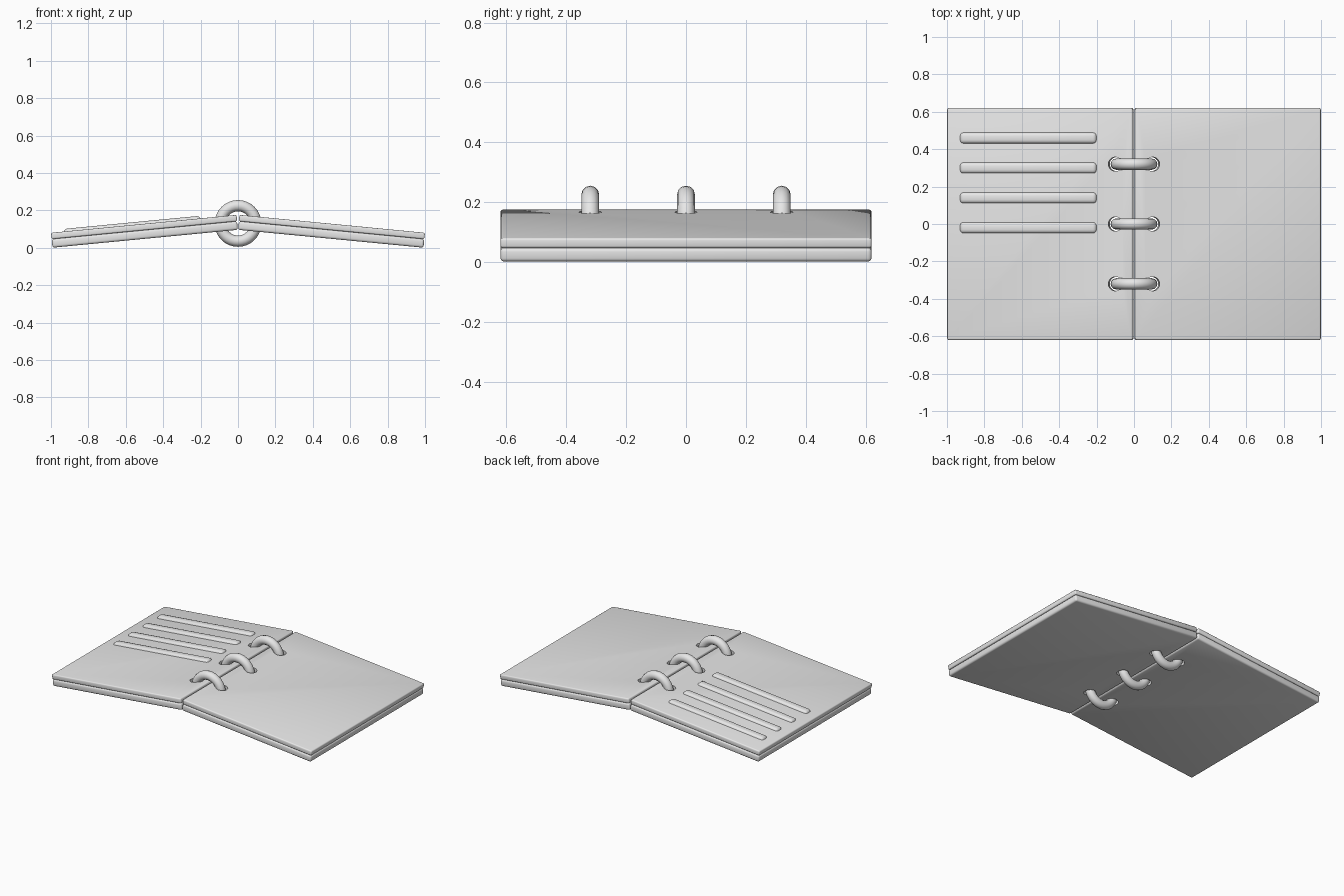
import bpy
import bmesh
import math
from mathutils import Matrix, Vector

cube = bpy.data.objects.get("Cube")
if cube:
    bpy.data.objects.remove(cube, do_unlink=True)

TILT = math.radians(5.5)
SPINE_TOP = 0.1755      # height of the inner top edge of the pages
GAP = 0.008
LENGTH = 0.996
DEPTH = 1.24
PAGE = 0.034
COVER = 0.046
RING_Y = (-0.32, 0.0, 0.32)
LINE_Y = (-0.02, 0.14, 0.30, 0.46)

grey = bpy.data.materials.new("plain grey")
grey.use_nodes = True
colour = (0.8, 0.8, 0.8, 1)
grey.diffuse_color = colour
grey.node_tree.nodes["Principled BSDF"].inputs["Base Color"].default_value = colour


def select(obj):
    bpy.ops.object.select_all(action='DESELECT')
    obj.select_set(True)
    bpy.context.view_layer.objects.active = obj


def make(name, bm, matrix):
    mesh = bpy.data.meshes.new(name)
    bm.to_mesh(mesh)
    bm.free()
    mesh.materials.append(grey)
    obj = bpy.data.objects.new(name, mesh)
    obj.matrix_world = matrix
    bpy.context.collection.objects.link(obj)
    return obj


def rounded_box(name, centre, size, matrix, radius, cutter=None):
    bm = bmesh.new()
    place = Matrix.Translation(centre) @ Matrix.Diagonal((*size, 1))
    bmesh.ops.create_cube(bm, size=1, matrix=place)
    obj = make(name, bm, matrix)
    bevel = obj.modifiers.new("round edges", 'BEVEL')
    bevel.width = radius
    bevel.segments = 3
    if cutter:
        cut = obj.modifiers.new("ring holes", 'BOOLEAN')
        cut.operation = 'DIFFERENCE'
        cut.solver = 'EXACT'
        cut.object = cutter
    select(obj)
    for name in [m.name for m in obj.modifiers]:
        bpy.ops.object.modifier_apply(modifier=name)
    bpy.ops.object.shade_smooth_by_angle(angle=math.radians(35))
    return obj


# Two tilted halves, each a cover with a page block on top
for label, side in (("left", 1), ("right", -1)):
    frame = (Matrix.Translation((side * GAP, 0, SPINE_TOP))
             @ Matrix.Rotation(side * TILT, 4, 'Y'))
    bm = bmesh.new()
    for y in RING_Y:
        bmesh.ops.create_cone(bm, cap_ends=True, segments=20, radius1=0.038,
                              radius2=0.038, depth=0.4,
                              matrix=Matrix.Translation((side * 0.092, y, 0)))
    cutter = make("hole_cutter", bm, frame)
    cutter.hide_render = True
    bpy.context.view_layer.update()
    middle = side * LENGTH / 2
    rounded_box(label + "_pages", (middle, 0, -PAGE / 2),
                (LENGTH, DEPTH, PAGE), frame, 0.008, cutter)
    rounded_box(label + "_cover", (middle, 0, -PAGE - COVER / 2),
                (LENGTH, DEPTH, COVER), frame, 0.012, cutter)
    bpy.data.objects.remove(cutter, do_unlink=True)

    # Raised writing lines on one page
    if side < 0:
        for i, y in enumerate(LINE_Y):
            rounded_box(f"writing_line_{i + 1}", (-0.56, y, -0.006),
                        (0.735, 0.06, 0.04), frame, 0.019)

# Binder rings
for i, y in enumerate(RING_Y):
    bpy.ops.mesh.primitive_torus_add(major_radius=0.095, minor_radius=0.03,
                                     major_segments=32, minor_segments=12,
                                     location=(0, y, 0.13),
                                     rotation=(math.pi / 2, 0, 0))
    ring = bpy.context.object
    ring.name = f"binder_ring_{i + 1}"
    ring.data.materials.append(grey)
    bpy.ops.object.shade_smooth()
